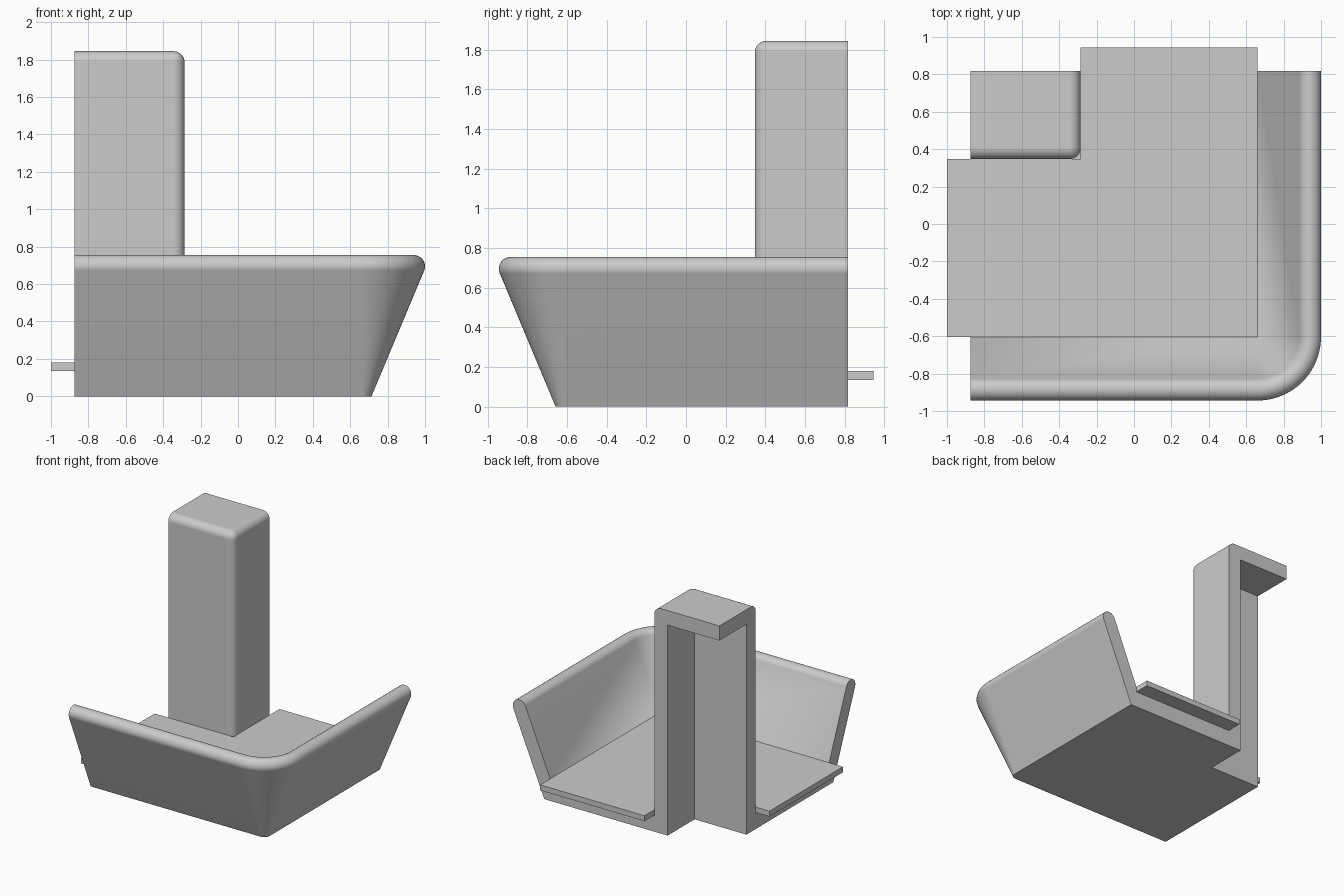
import bpy, bmesh, math
from mathutils import Vector

if "Cube" in bpy.data.objects:
    bpy.data.objects.remove(bpy.data.objects["Cube"])

mat = bpy.data.materials.new("light grey")
mat.diffuse_color = (0.6, 0.6, 0.6, 1)
mat.use_nodes = True
mat.node_tree.nodes["Principled BSDF"].inputs["Base Color"].default_value = mat.diffuse_color

LEFT, BACK = -0.875, 0.817      # open cut planes
PX, PY = 0.661, -0.605          # pivot of the rounded corner
FLOOR, PLATE = 0.135, 0.18      # top heights
COL_X, COL_Y, COL_Z = -0.285, 0.347, 1.845
T = 0.12                        # wall thickness


def finish(name, bm):
    bmesh.ops.recalc_face_normals(bm, faces=bm.faces)
    me = bpy.data.meshes.new(name)
    bm.to_mesh(me)
    bm.free()
    ob = bpy.data.objects.new(name, me)
    bpy.context.collection.objects.link(ob)
    me.materials.append(mat)
    return ob


def box(lo, hi):
    bm = bmesh.new()
    bmesh.ops.create_cube(bm, size=1)
    for v in bm.verts:
        v.co = Vector([lo[i] if v.co[i] < 0 else hi[i] for i in range(3)])
    return bm


def boolean(ob, other, operation):
    m = ob.modifiers.new(operation.lower(), 'BOOLEAN')
    m.object, m.operation, m.solver = other, operation, 'EXACT'
    bpy.context.view_layer.objects.active = ob
    bpy.ops.object.modifier_apply(modifier=m.name)
    bpy.data.objects.remove(other)


# Wall section: sloping outside, fully rounded rim, sloping inside
tilt = math.atan(0.419)
profile = [(0, 0), (0.053, 0)]
for i in range(13):
    a = -tilt + math.pi * i / 12
    profile.append((0.279 + 0.06 * math.cos(a), 0.695 + 0.06 * math.sin(a)))
profile += [(0, PLATE), (0, FLOOR)]

# Pan: section swept along the front, round the corner and along the right side
stations = [(LEFT, PY, -math.pi / 2)]
stations += [(PX, PY, -math.pi / 2 * (1 - i / 20)) for i in range(21)]
stations += [(PX, BACK, 0)]
bm = bmesh.new()
rings = [[bm.verts.new((x + r * math.cos(a), y + r * math.sin(a), z)) for r, z in profile]
         for x, y, a in stations]
for p, q in zip(rings, rings[1:]):
    for i in range(len(profile) - 1):
        bm.faces.new((p[i], p[i + 1], q[i + 1], q[i]))
bm.faces.new(rings[0])
bm.faces.new(rings[-1])
# Floor slab joined to the inner foot of the wall
low, high = ([bm.verts.new((x, y, z)) for x, y in
              ((LEFT, PY), (PX, PY), (PX, BACK), (LEFT, BACK))] for z in (0, FLOOR))
bm.faces.new(low)
bm.faces.new(high)
for i in (2, 3):
    j = (i + 1) % 4
    bm.faces.new((low[i], low[j], high[j], high[i]))
bmesh.ops.remove_doubles(bm, verts=bm.verts, dist=1e-5)
bmesh.ops.dissolve_degenerate(bm, edges=bm.edges, dist=1e-5)
pan = finish("pan", bm)

# Column: box with the front, right and top outer edges rounded
bm = box((LEFT, COL_Y, 0), (COL_X, BACK, COL_Z))


def on_edge(e):
    mid = (e.verts[0].co + e.verts[1].co) / 2
    hits = (abs(mid.x - COL_X) < 1e-4) + (abs(mid.y - COL_Y) < 1e-4) + (abs(mid.z - COL_Z) < 1e-4)
    return hits == 2


bmesh.ops.bevel(bm, geom=[e for e in bm.edges if on_edge(e)], offset=0.06,
                segments=8, profile=0.5, affect='EDGES')
boolean(pan, finish("column", bm), 'UNION')

# Hollow inside of the column, open below and at the cut planes
boolean(pan, finish("column_hollow", box((-1.3, COL_Y + T, -0.2),
                                         (COL_X - T, 1.3, COL_Z - T))), 'DIFFERENCE')

# Plate lying on the floor, sticking out past the cut planes
bm = bmesh.new()
outline = [(-1, PY), (PX, PY), (PX, 0.945), (COL_X, 0.945), (COL_X, COL_Y), (-1, COL_Y)]
face = bm.faces.new([bm.verts.new((x, y, FLOOR)) for x, y in outline])
new = bmesh.ops.extrude_face_region(bm, geom=[face], use_keep_orig=True)["geom"]
for v in new:
    if isinstance(v, bmesh.types.BMVert):
        v.co.z = PLATE
floor_plate = finish("floor_plate", bm)

# Smooth the rounded parts only
bpy.ops.object.select_all(action='DESELECT')
pan.select_set(True)
bpy.context.view_layer.objects.active = pan
bpy.ops.object.shade_smooth_by_angle(angle=math.radians(30))
w = pan.modifiers.new("even_normals", 'WEIGHTED_NORMAL')
w.keep_sharp = True
